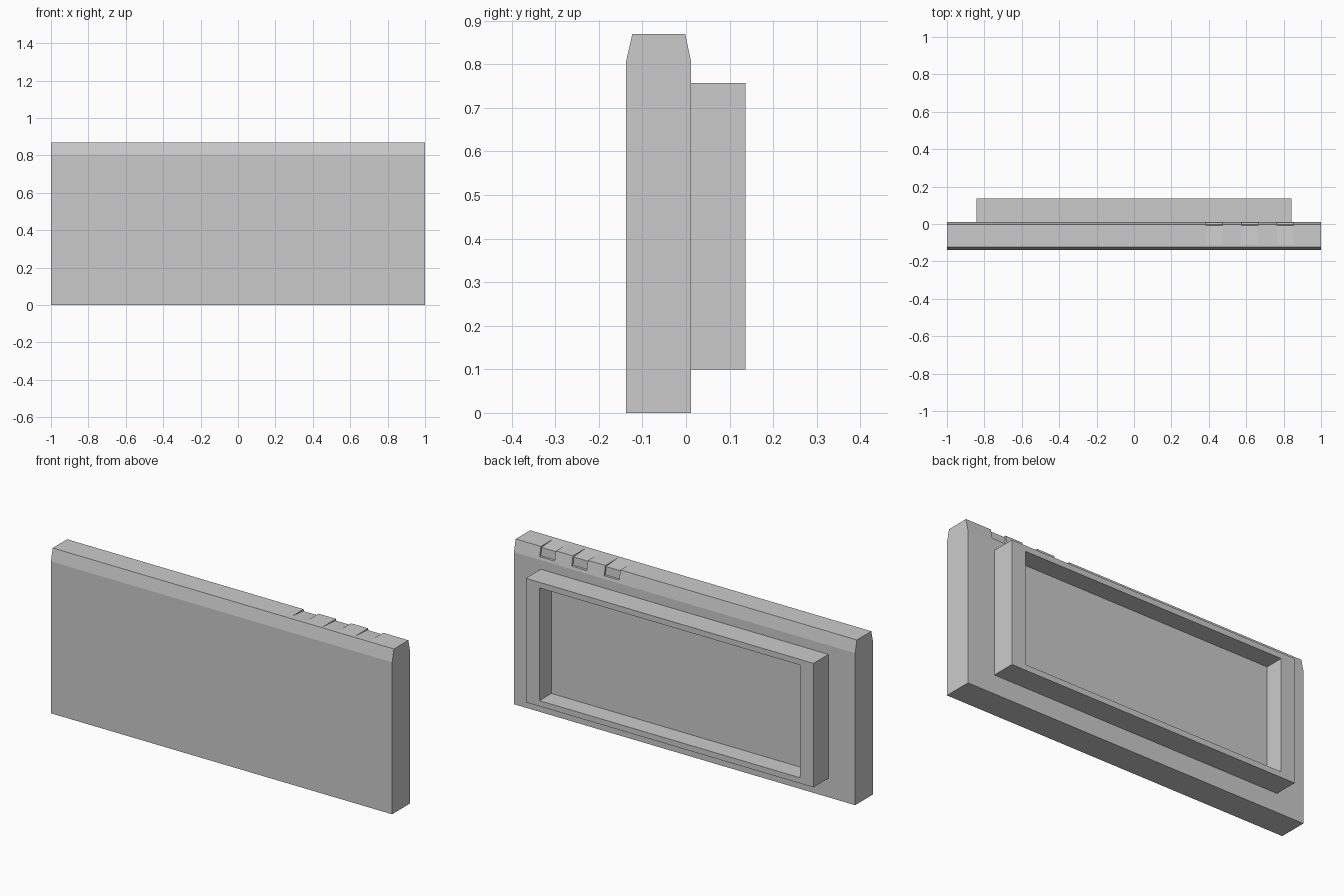
import bpy
import bmesh

cube = bpy.data.objects.get("Cube")
if cube:
    bpy.data.objects.remove(cube, do_unlink=True)

grey = bpy.data.materials.new("plain_grey")
grey.use_nodes = True
COLOUR = (0.6, 0.6, 0.6, 1)
grey.diffuse_color = COLOUR
grey.node_tree.nodes["Principled BSDF"].inputs["Base Color"].default_value = COLOUR


def prism(name, profile, x0, x1):
    """Extrude a (y, z) profile along x from x0 to x1."""
    bm = bmesh.new()
    face = bm.faces.new([bm.verts.new((x0, y, z)) for y, z in profile])
    out = bmesh.ops.extrude_face_region(bm, geom=[face])
    moved = [v for v in out["geom"] if isinstance(v, bmesh.types.BMVert)]
    bmesh.ops.translate(bm, verts=moved, vec=(x1 - x0, 0, 0))
    bmesh.ops.recalc_face_normals(bm, faces=bm.faces)
    mesh = bpy.data.meshes.new(name)
    bm.to_mesh(mesh)
    bm.free()
    mesh.materials.append(grey)
    obj = bpy.data.objects.new(name, mesh)
    bpy.context.collection.objects.link(obj)
    return obj


def box_profile(y0, y1, z0, z1):
    return [(y0, z0), (y1, z0), (y1, z1), (y0, z1)]


def cut(target, cutter):
    """Subtract the cutter and discard it."""
    mod = target.modifiers.new("cut", "BOOLEAN")
    mod.operation = "DIFFERENCE"
    mod.solver = "EXACT"
    mod.object = cutter
    bpy.context.view_layer.objects.active = target
    bpy.ops.object.modifier_apply(modifier=mod.name)
    bpy.data.objects.remove(cutter, do_unlink=True)


# Main slab with both top edges chamfered
FRONT, BACK, TOP, SHOULDER = -0.138, 0.012, 0.87, 0.805
slab = prism("slab", [(FRONT, 0), (BACK, 0), (BACK, SHOULDER),
                      (-0.002, TOP), (-0.123, TOP), (FRONT, SHOULDER)], -1, 1)

# Three shallow notches in the rear top edge
notch = [(-0.107, TOP), (-0.007, 0.863), (-0.004, 0.82), (0.05, 0.82),
         (0.05, 0.92), (-0.107, 0.92)]
for centre in (0.43, 0.62, 0.808):
    cut(slab, prism("notch_cutter", notch, centre - 0.044, centre + 0.044))

# Raised rear frame with a deep rectangular recess
HALF, LOW, HIGH, REAR = 0.843, 0.10, 0.757, 0.137
frame = prism("rear_frame", box_profile(BACK, REAR, LOW, HIGH), -HALF, HALF)
recess = prism("recess_cutter",
               box_profile(REAR - 0.10, REAR + 0.1, LOW + 0.03, HIGH - 0.03),
               -HALF + 0.08, HALF - 0.08)
cut(frame, recess)
